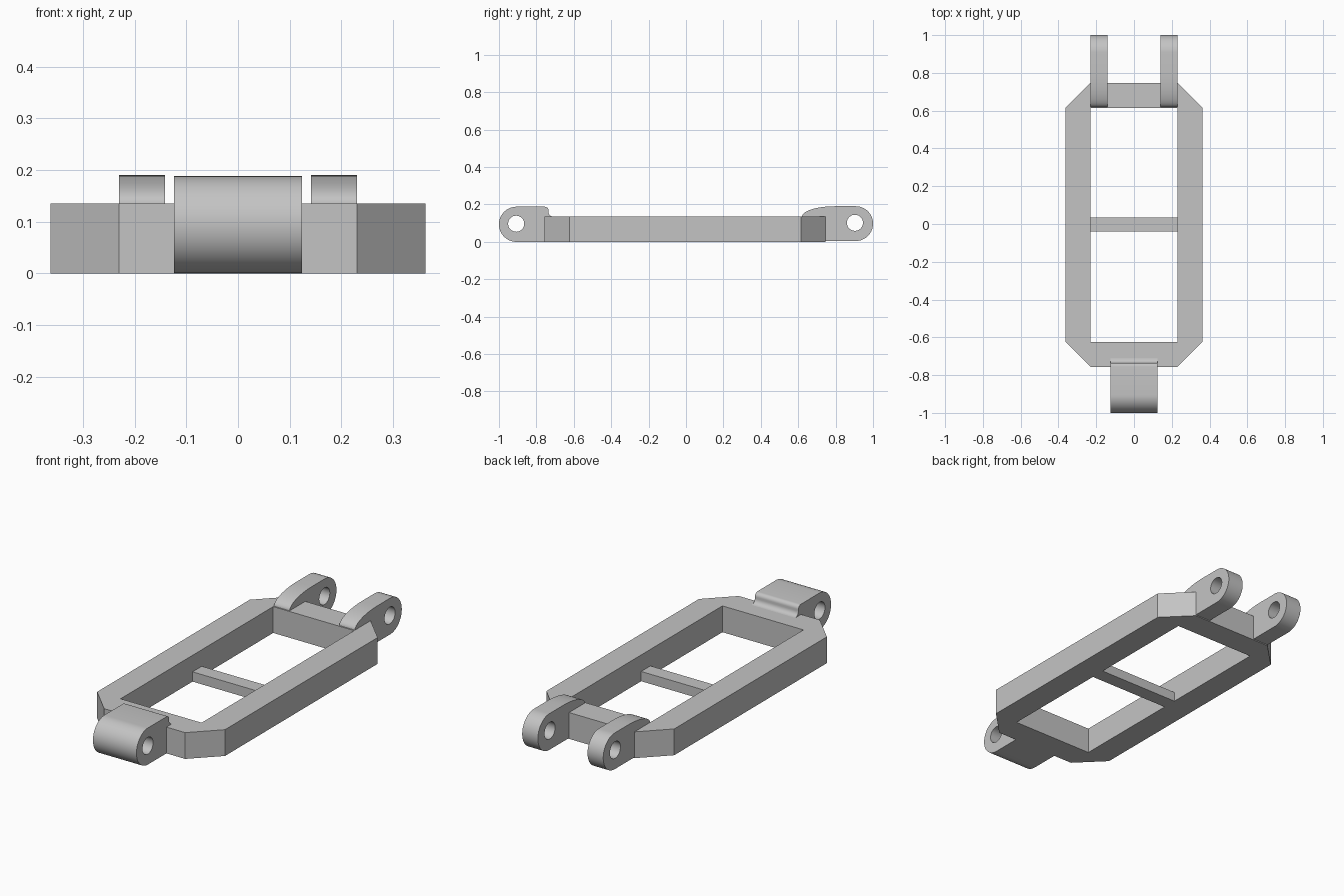
import bpy, bmesh
from math import sin, cos, pi, radians

cube = bpy.data.objects.get("Cube")
if cube:
    bpy.data.objects.remove(cube, do_unlink=True)

grey = bpy.data.materials.new("plain_grey")
grey.use_nodes = True
colour = (0.55, 0.55, 0.55, 1)
grey.diffuse_color = colour
grey.node_tree.nodes["Principled BSDF"].inputs["Base Color"].default_value = colour


def arc(cx, cy, rx, ry, start, end, steps):
    """Points along an elliptical arc, angles in degrees."""
    angles = [radians(start + (end - start) * i / steps) for i in range(steps + 1)]
    return [(cx + rx * cos(a), cy + ry * sin(a)) for a in angles]


def plate(name, outlines, depth, location, rotation=(0, 0, 0)):
    """Extrude closed outlines (the first is the rim, others are holes)."""
    curve = bpy.data.curves.new(name, "CURVE")
    curve.dimensions = "2D"
    curve.fill_mode = "BOTH"
    curve.extrude = depth / 2
    for outline in outlines:
        spline = curve.splines.new("POLY")
        spline.points.add(len(outline) - 1)
        for point, (x, y) in zip(spline.points, outline):
            point.co = (x, y, 0, 1)
        spline.use_cyclic_u = True
    obj = bpy.data.objects.new(name, curve)
    bpy.context.collection.objects.link(obj)
    obj.location = location
    obj.rotation_euler = rotation
    bpy.ops.object.select_all(action="DESELECT")
    obj.select_set(True)
    bpy.context.view_layer.objects.active = obj
    bpy.ops.object.convert(target="MESH")
    obj = bpy.context.view_layer.objects.active
    bm = bmesh.new()
    bm.from_mesh(obj.data)
    bmesh.ops.remove_doubles(bm, verts=bm.verts, dist=0.0001)
    bmesh.ops.recalc_face_normals(bm, faces=bm.faces)
    bm.to_mesh(obj.data)
    bm.free()
    obj.data.materials.clear()
    obj.data.materials.append(grey)
    bpy.ops.object.shade_smooth_by_angle(angle=radians(30))
    return obj


def rectangle(x, low, high):
    return [(-x, low), (x, low), (x, high), (-x, high)]


SIDEWAYS = (pi / 2, 0, pi / 2)  # outline in the y-z plane, depth along x
HEIGHT = 0.135
INNER, OUTER = 0.23, 0.363
BACK, FRONT, CUT = 0.747, -0.757, 0.133

# Chamfered rectangular frame with an open middle
rim = [(-INNER, FRONT), (INNER, FRONT), (OUTER, FRONT + CUT), (OUTER, BACK - CUT),
       (INNER, BACK), (-INNER, BACK), (-OUTER, BACK - CUT), (-OUTER, FRONT + CUT)]
opening = rectangle(INNER, FRONT + CUT, BACK - CUT)
plate("frame", [rim, opening], HEIGHT, (0, 0, HEIGHT / 2))

# Low bar across the opening
plate("cross_bar", [rectangle(INNER, -0.04, 0.035)], 0.05, (0, 0, 0.025))

# Wide front lug with a rounded nose and a fillet down onto the frame
lug = arc(-0.906, 0.094, 0.094, 0.094, 270, 90, 32)
lug += arc(-0.755, 0.168, 0.02, 0.02, 90, 0, 6)
lug += arc(-0.71, 0.16, 0.025, 0.025, 180, 270, 6)
lug += [(-0.71, 0.08), (FRONT, 0.08), (FRONT, 0)]
plate("front_lug", [lug, arc(-0.908, 0.097, 0.043, 0.043, 0, 350, 35)],
      0.247, (0, 0, 0), SIDEWAYS)

# Pair of back clevis arms that sweep up from the frame
arm = arc(0.907, 0.0975, 0.093, 0.093, -90, 90, 32)
arm += arc(0.80, HEIGHT, 0.18, 0.0555, 90, 180, 16)
arm += [(0.62, 0.08), (BACK, 0.08), (BACK, 0.0045)]
for side, sign in (("left", 1), ("right", -1)):
    plate(side + "_clevis_arm", [arm, arc(0.903, 0.102, 0.043, 0.043, 0, 350, 35)],
          0.089, (sign * 0.1855, 0, 0), SIDEWAYS)
